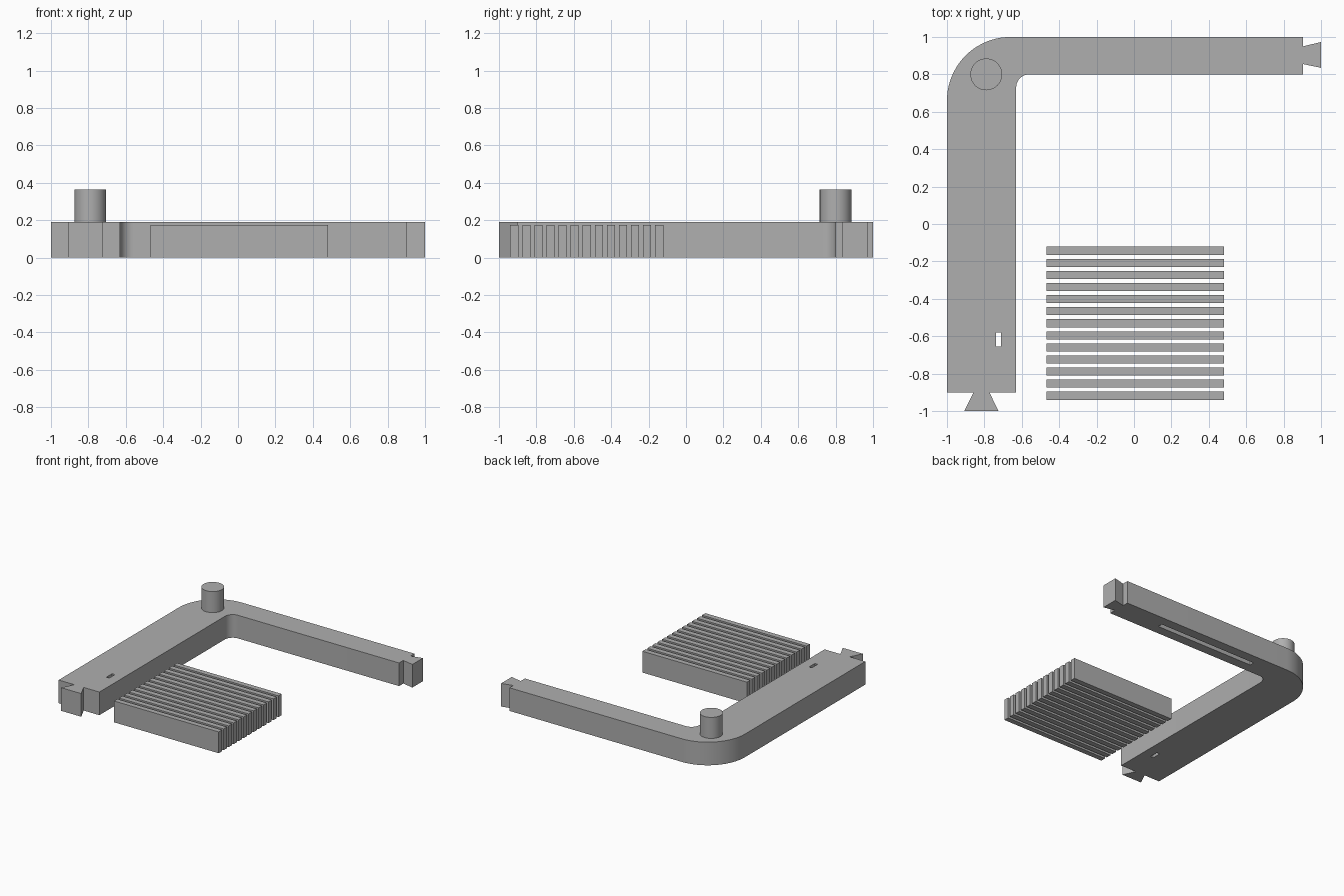
import bpy, bmesh, math

cube = bpy.data.objects.get("Cube")
if cube:
    bpy.data.objects.remove(cube, do_unlink=True)

grey = bpy.data.materials.new("plain grey")
grey.use_nodes = True
colour = (0.43, 0.43, 0.43, 1)
grey.diffuse_color = colour
grey.node_tree.nodes["Principled BSDF"].inputs["Base Color"].default_value = colour


def prism(name, outline, z0, z1):
    """Extrude a flat outline from z0 to z1."""
    bm = bmesh.new()
    base = bm.faces.new([bm.verts.new((x, y, z0)) for x, y in outline])
    top = bmesh.ops.extrude_face_region(bm, geom=[base])["geom"]
    verts = [v for v in top if isinstance(v, bmesh.types.BMVert)]
    bmesh.ops.translate(bm, vec=(0, 0, z1 - z0), verts=verts)
    bmesh.ops.recalc_face_normals(bm, faces=bm.faces)
    mesh = bpy.data.meshes.new(name)
    bm.to_mesh(mesh)
    bm.free()
    mesh.materials.append(grey)
    obj = bpy.data.objects.new(name, mesh)
    bpy.context.collection.objects.link(obj)
    return obj


def box(name, x0, x1, y0, y1, z0, z1):
    return prism(name, [(x0, y0), (x1, y0), (x1, y1), (x0, y1)], z0, z1)


def arc(cx, cy, r, a0, a1, steps):
    angles = [math.radians(a0 + (a1 - a0) * i / steps) for i in range(steps + 1)]
    return [(cx + r * math.cos(a), cy + r * math.sin(a)) for a in angles]


def smooth(obj):
    bpy.ops.object.select_all(action="DESELECT")
    obj.select_set(True)
    bpy.context.view_layer.objects.active = obj
    bpy.ops.object.shade_smooth_by_angle(angle=math.radians(30))


HEIGHT = 0.19

# L-shaped bracket with a dovetail on each end
outline = [(-1, -0.9), (-0.858, -0.9), (-0.907, -1), (-0.725, -1),
           (-0.773, -0.9), (-0.63, -0.9)]
outline += arc(-0.56, 0.73, 0.07, 180, 90, 10)
outline += [(0.904, 0.8), (0.904, 0.855), (1, 0.835), (1, 0.973),
            (0.904, 0.95), (0.904, 1)]
outline += arc(-0.66, 0.66, 0.34, 90, 180, 20)
bracket = prism("bracket", outline, 0, HEIGHT)

# Small through slot, and a long groove under the back arm
cutters = [box("slot_cutter", -0.738, -0.712, -0.655, -0.58, -0.1, 0.3),
           box("groove_cutter", -0.40, 0.50, 0.88, 0.92, -0.1, 0.1)]
bpy.context.view_layer.objects.active = bracket
for cutter in cutters:
    cutter.hide_render = True
    cut = bracket.modifiers.new("cut", "BOOLEAN")
    cut.operation = "DIFFERENCE"
    cut.solver = "EXACT"
    cut.object = cutter
    bpy.ops.object.modifier_apply(modifier=cut.name)
    bpy.data.objects.remove(cutter, do_unlink=True)
smooth(bracket)

# Round peg on the corner
peg = prism("corner_peg", arc(-0.79, 0.8, 0.085, 0, 351, 39), HEIGHT, 0.363)
smooth(peg)

# Row of loose slats
for i in range(13):
    y = -0.143 - i * 0.0646
    box(f"slat_{i + 1}", -0.468, 0.482, y - 0.0215, y + 0.0215, 0, 0.175)
